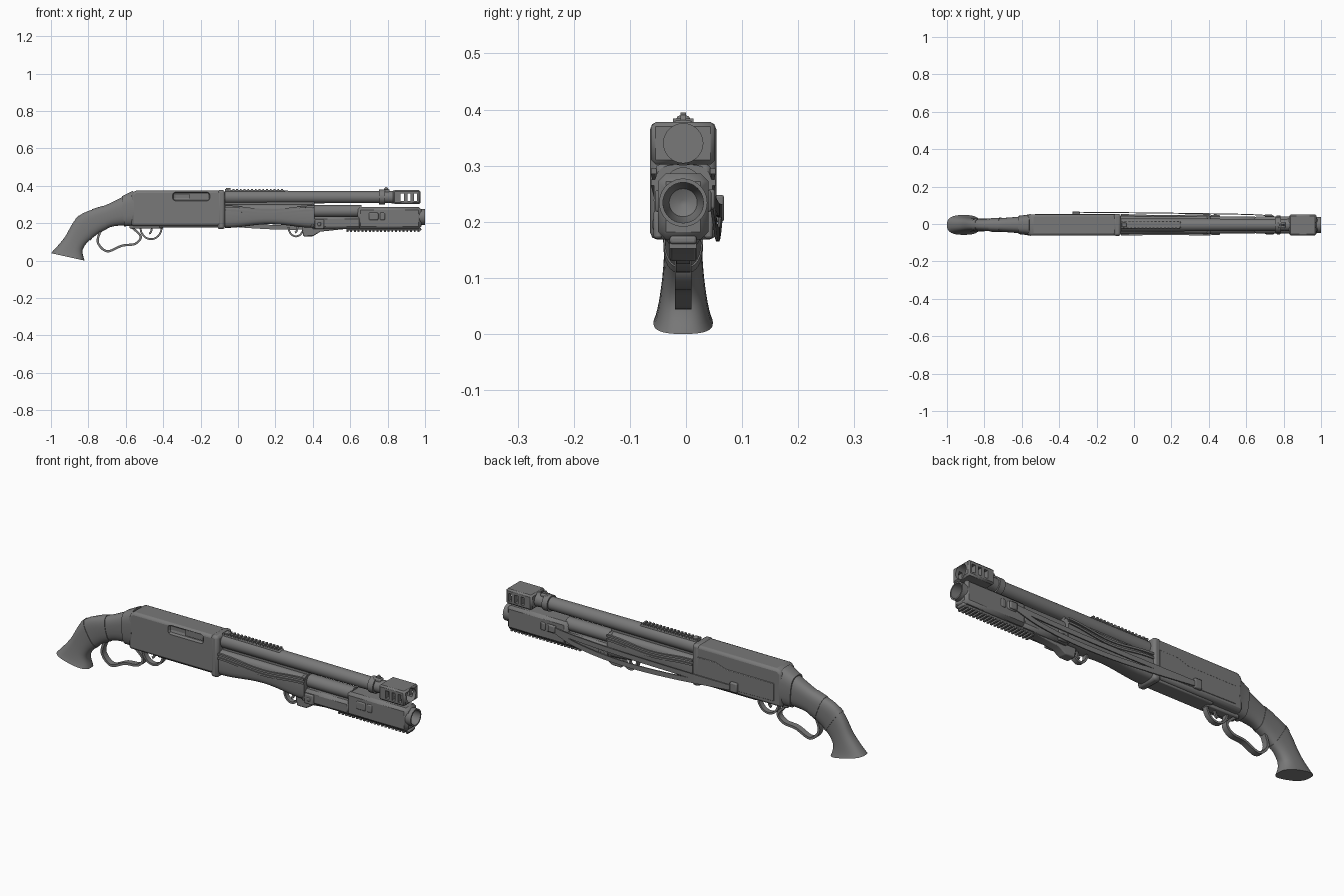
import bpy, bmesh
from math import sin, cos, pi, copysign, radians
from mathutils import Vector

cube = bpy.data.objects.get("Cube")
if cube:
    bpy.data.objects.remove(cube, do_unlink=True)

# Shared centre lines, joints and sizes
CENTRE = -0.005
BARREL_Z, LAUNCHER_Z, MAGAZINE_Z = 0.34, 0.234, 0.265
BARREL_R, BORE_R = 0.035, 0.032
RECEIVER_BACK, RECEIVER_FRONT = -0.57, -0.07
FOREND_FRONT, LAUNCHER_BACK, LAUNCHER_FRONT = 0.41, 0.64, 0.98
RECEIVER_TOP, RECEIVER_LOW, LAUNCHER_LOW = 0.375, 0.185, 0.168
BODY, SLIM, SOFT = 0.057, 0.045, 0.005
ACROSS, UPRIGHT = Vector((0, 1, 0)), Vector((0, 0, 1))
grey = (0.19, 0.19, 0.19, 1)

metal = bpy.data.materials.new("gun grey")
metal.use_nodes = True
metal.diffuse_color = grey
metal.node_tree.nodes["Principled BSDF"].inputs["Base Color"].default_value = grey
made = []


def skin(name, rings, bevel=0, segments=2):
    """Bridge equal rings of points and cap both ends."""
    bm = bmesh.new()
    rows = [[bm.verts.new(point) for point in ring] for ring in rings]
    for near, far in zip(rows, rows[1:]):
        for i in range(len(near)):
            bm.faces.new((near[i - 1], near[i], far[i], far[i - 1]))
    bm.faces.new(rows[0])
    bm.faces.new(rows[-1])
    bmesh.ops.recalc_face_normals(bm, faces=bm.faces)
    mesh = bpy.data.meshes.new(name)
    bm.to_mesh(mesh)
    bm.free()
    mesh.materials.append(metal)
    part = bpy.data.objects.new(name, mesh)
    bpy.context.collection.objects.link(part)
    made.append(part)
    if bevel:
        modifier = part.modifiers.new("bevel", "BEVEL")
        modifier.width, modifier.segments = bevel, segments
    return part


def prism(name, outline, half, y=CENTRE, bevel=SOFT, segments=2):
    """Side outline extruded across the gun."""
    return skin(name, [[(x, side, z) for x, z in outline] for side in (y - half, y + half)],
                bevel, segments)


def box(name, back, front, low, top, half, y=CENTRE, bevel=SOFT, segments=2):
    outline = [(back, low), (front, low), (front, top), (back, top)]
    return prism(name, outline, half, y, bevel, segments)


def lathe(name, z, profile, sides=40):
    """Turn (x, radius) pairs around an axis along the gun."""
    turns = [2 * pi * i / sides for i in range(sides)]
    return skin(name, [[(x, CENTRE + r * cos(t), z + r * sin(t)) for t in turns]
                       for x, r in profile])


def smooth(points, steps=6):
    """Points along a rounded path through the given tuples."""
    ends = [points[0], *points, points[-1]]
    path = []
    for before, start, stop, after in zip(ends, ends[1:], ends[2:], ends[3:]):
        a, b, c, d = map(Vector, (before, start, stop, after))
        for t in (step / steps for step in range(steps)):
            path.append(b + ((c - a) * t + (2 * a - 5 * b + 4 * c - d) * t ** 2
                             + (3 * b - a - 3 * c + d) * t ** 3) / 2)
    return path + [Vector(points[-1])]


def loft(name, sections, power, grow=0, sides=32):
    """Rounded body; each section is a top point, a bottom point and a half width."""
    rings = []
    for top, low, half in sections:
        middle, up = (top + low) / 2, (top - low) / 2
        up += up.normalized() * grow
        ring = []
        for t in (2 * pi * i / sides for i in range(sides)):
            wide = copysign(abs(cos(t)) ** power, cos(t))
            high = copysign(abs(sin(t)) ** power, sin(t))
            ring.append(middle + up * high + ACROSS * wide * (half + grow))
        rings.append(ring)
    return skin(name, rings)


def strip(name, points, wide, half, thick):
    """Flat band swept along a path."""
    path = smooth(points)
    rings = []
    for i, point in enumerate(path):
        along = path[min(i + 1, len(path) - 1)] - path[max(i - 1, 0)]
        out = along.cross(wide).normalized() * thick
        edge = wide * half
        rings.append([point + out + edge, point - out + edge, point - out - edge, point + out - edge])
    return skin(name, rings)


def flat(points):
    return [(x, CENTRE, z) for x, z in points]


def guard(x, z, radius, depth):
    """Half loop hanging below the gun."""
    return flat((x - radius * cos(pi * i / 8), z - depth * sin(pi * i / 8)) for i in range(9))


def cut(target, cutter):
    cutter.hide_render = cutter.hide_viewport = True
    modifier = target.modifiers.new("cut", "BOOLEAN")
    modifier.operation, modifier.object, modifier.solver = "DIFFERENCE", cutter, "EXACT"
    made.remove(cutter)


def toothed_rail(name, back, front, low, top, half, tooth_z):
    box(name, back, front, low, top, half)
    pitch = 0.02
    for i in range(round((front - back) / pitch)):
        x = back + pitch * i
        box(name + "_tooth", x, x + pitch / 2, tooth_z - SOFT, tooth_z + SOFT, half, bevel=0)


# Pistol stock: waisted grip with a flared butt and raised wraps
stock_top = smooth(flat([(-0.56, 0.37), (-0.7, 0.3), (-0.85, 0.24), (-0.93, 0.12), (-1, 0.04)]))
stock_low = smooth(flat([(-0.55, 0.19), (-0.68, 0.18), (-0.78, 0.12), (-0.83, 0.06), (-0.82, 0)]))
last = len(stock_top) - 1
stock = [(top, low, 0.033 + 0.08 * (i / last - 0.5) ** 2)
         for i, (top, low) in enumerate(zip(stock_top, stock_low))]
loft("stock", stock, 0.75)
loft("stock_collar", stock[:4], 0.65, SOFT)
loft("stock_upper_wrap", stock[7:10], 0.75, SOFT / 2)
loft("stock_lower_wrap", stock[12:14], 0.75, SOFT / 2)

# Receiver with ejection port, front band and side plate
slope = 0.02
receiver = prism("receiver", [(RECEIVER_BACK, RECEIVER_LOW), (RECEIVER_BACK, RECEIVER_TOP - slope),
                              (RECEIVER_BACK + slope, RECEIVER_TOP), (RECEIVER_FRONT, RECEIVER_TOP),
                              (RECEIVER_FRONT, RECEIVER_LOW)], BODY, bevel=0.013)
cut(receiver, box("port_cutter", -0.35, -0.15, 0.32, 0.366, 0.02, y=CENTRE - BODY, bevel=0.015))
box("bolt", -0.26, -0.16, 0.33, 0.36, SOFT, y=-0.046, bevel=0)
box("receiver_front_band", RECEIVER_FRONT - 0.04, RECEIVER_FRONT, LAUNCHER_LOW, RECEIVER_TOP + 0.003,
    BODY + 0.002, bevel=0.013)
box("receiver_belly", -0.42, RECEIVER_FRONT, 0.176, 0.2, 0.04)
prism("receiver_side_plate", [(-0.53, 0.21), (-0.1, 0.2), (-0.1, 0.32), (-0.2, 0.32), (-0.26, 0.3),
                              (-0.53, 0.3)], SOFT, y=CENTRE + BODY - SOFT / 2, bevel=SOFT / 2)

# Lever loop, trigger guard and trigger
strip("lever_loop", flat([(-0.73, 0.17), (-0.75, 0.1), (-0.7, 0.05), (-0.62, 0.08), (-0.55, 0.09),
                          (-0.52, 0.13), (-0.57, 0.18)]), ACROSS, 0.015, 0.006)
strip("trigger_guard", guard(-0.465, 0.18, BODY, 0.065), ACROSS, 0.013, SOFT)
strip("trigger", guard(-0.475, 0.185, 0.015, 0.04)[4:], ACROSS, SOFT, SOFT)
box("lever_mount", -0.58, -0.4, 0.172, 0.195, 0.023)

# Barrel, magazine tube and front sight
ring_back, ring_front = 0.755, 0.785
lathe("barrel", BARREL_Z, [(RECEIVER_FRONT, BARREL_R), (ring_back, BORE_R), (ring_back, BARREL_R + SOFT),
                           (ring_front, BARREL_R + SOFT), (ring_front, BORE_R), (0.81, BORE_R),
                           (0.84, BARREL_R), (0.86, BARREL_R)])
lathe("magazine_tube", MAGAZINE_Z, [(RECEIVER_FRONT, BORE_R), (LAUNCHER_BACK + slope, BORE_R)])
box("barrel_bridge", RECEIVER_FRONT, FOREND_FRONT, MAGAZINE_Z, BARREL_Z, 0.02)
prism("front_sight", [(0.77, 0.37), (0.81, 0.37), (0.8, 0.39), (0.79, 0.395)], SOFT, bevel=0)
box("sight_base", 0.77, 0.81, 0.36, 0.381, 0.016)
box("rear_sight", -0.065, -0.04, 0.37, 0.389, 0.012)

# Muzzle brake with open slots and bore
brake = box("muzzle_brake", 0.83, 0.975, BARREL_Z - 0.038, BARREL_Z + 0.038, BODY, bevel=0.008, segments=1)
for i in range(3):
    x = 0.87 + BARREL_R * i
    cut(brake, box("slot_cutter", x, x + 0.018, 0.318, 0.358, 0.1, bevel=0))
cut(brake, lathe("bore_cutter", BARREL_Z, [(0.865, BARREL_R), (1, BARREL_R)]))

# Toothed rails on the barrel and under the launcher
toothed_rail("top_rail", RECEIVER_FRONT, 0.25, 0.36, 0.377, 0.018, 0.379)
toothed_rail("under_rail", 0.58, LAUNCHER_FRONT, 0.16, 0.175, 0.024, 0.157)

# Sculpted forend: waisted belly and wavy side ridges
span = FOREND_FRONT - RECEIVER_FRONT
waves = [(RECEIVER_FRONT + span * i / 16, cos(2 * pi * i / 16)) for i in range(17)]
loft("forend", [(Vector((x, CENTRE, 0.302)), Vector((x, CENTRE, RECEIVER_LOW - wave / 100)),
                 0.05 + wave / 400) for x, wave in waves], 0.55)
for side in (-1, 1):
    for z in (0.26, 0.28):
        strip("forend_ridge", [(x, CENTRE + side * (0.05 + wave / 400), z + wave / 100)
                               for x, wave in waves], UPRIGHT, SOFT, SOFT)
box("forend_cap", FOREND_FRONT - slope, FOREND_FRONT, 0.175, 0.303, 0.05, bevel=0.012)

# Launcher: eight-sided bodies and an open muzzle with a cupped breech
box("launcher_rear", FOREND_FRONT - slope, LAUNCHER_BACK + slope, LAUNCHER_LOW, 0.237, SLIM,
    bevel=0.014, segments=1)
launcher = box("launcher_front", LAUNCHER_BACK, LAUNCHER_FRONT, LAUNCHER_LOW, 0.286, SLIM,
               bevel=0.014, segments=1)
cut(launcher, lathe("launcher_bore_cutter", LAUNCHER_Z, [(0.8, 0.04), (1.1, 0.04)]))
lathe("launcher_muzzle", LAUNCHER_Z, [(0.81, 0.043), (1, 0.043), (1, 0.036), (0.9, BARREL_R),
                                      (0.86, 0.025), (0.85, SOFT)])
for side in (-1, 1):
    y = CENTRE + side * SLIM
    box("launcher_latch", 0.7, 0.75, 0.217, 0.257, SOFT, y)
    box("launcher_catch", 0.76, 0.785, 0.217, 0.257, SOFT, y)
    box("launcher_clamp", FOREND_FRONT, 0.46, 0.17, 0.22, SOFT + 0.003, y)
    box("clamp_screw", 0.425, 0.445, 0.185, 0.205, SOFT * 2, y)

# Launcher trigger group
prism("launcher_trigger_block", [(0.34, 0.18), (0.35, 0.13), (0.4, 0.13), (0.44, 0.155), (0.58, 0.17),
                                 (0.58, 0.18)], 0.024)
strip("launcher_trigger_guard", guard(0.31, 0.18, 0.04, 0.05), ACROSS, 0.012, SOFT)
strip("launcher_trigger", guard(0.305, 0.185, 0.013, BARREL_R)[4:], ACROSS, SOFT, SOFT)

# Sling along the left side: one taut and one sagging band between clips
clip_front, clip_back, clip_z = 0.72, -0.31, 0.24
for name, sag in (("taut_sling", 0.01), ("sagging_sling", 0.055)):
    steps = [i / 10 for i in range(11)]
    strip(name, [(clip_front + (clip_back - clip_front) * t, SLIM + 0.018 * t ** 0.5,
                  clip_z - slope * t - sag * sin(pi * t ** 0.7)) for t in steps],
          UPRIGHT, 0.012, SOFT / 2)
box("sling_front_clip", clip_front - slope, clip_front + slope, 0.222, 0.258, 0.007, y=SLIM)
box("sling_rear_clip", clip_back - slope, clip_back + slope, 0.2, 0.248, 0.009, y=0.059)

# Smooth the rounded surfaces and keep hard edges
bpy.ops.object.select_all(action="DESELECT")
for part in made:
    part.select_set(True)
bpy.context.view_layer.objects.active = made[0]
bpy.ops.object.shade_smooth_by_angle(angle=radians(32))
